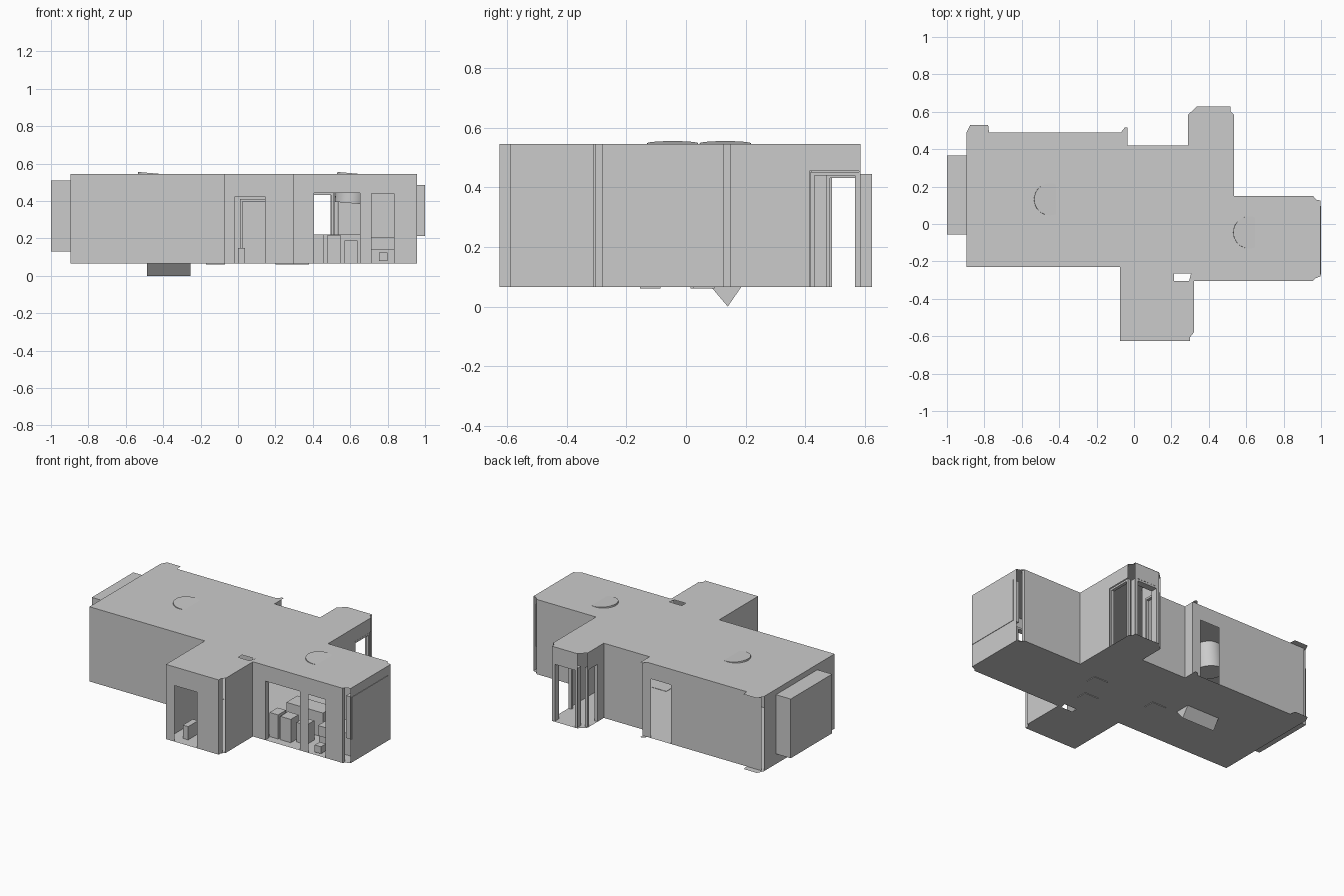
import bpy, bmesh, math
from mathutils import Matrix

if "Cube" in bpy.data.objects:
    bpy.data.objects.remove(bpy.data.objects["Cube"])

FLOOR, CEIL = 0.065, 0.545


def finish(name, bm):
    mesh = bpy.data.meshes.new(name)
    bm.to_mesh(mesh)
    bm.free()
    ob = bpy.data.objects.new(name, mesh)
    bpy.context.collection.objects.link(ob)
    return ob


def box(name, x0, x1, y0, y1, z0, z1):
    bm = bmesh.new()
    bmesh.ops.create_cube(bm, size=1)
    for v in bm.verts:
        v.co.x = x0 + (v.co.x + .5) * (x1 - x0)
        v.co.y = y0 + (v.co.y + .5) * (y1 - y0)
        v.co.z = z0 + (v.co.z + .5) * (z1 - z0)
    return finish(name, bm)


def slab(name, z, loops):
    """Thin horizontal sheet with outline and optional holes."""
    bm = bmesh.new()
    edges = []
    for loop in loops:
        vs = [bm.verts.new((x, y, z)) for x, y in loop]
        edges += [bm.edges.new((vs[i - 1], vs[i])) for i in range(len(vs))]
    bmesh.ops.triangle_fill(bm, edges=edges, use_beauty=True, use_dissolve=False)
    return finish(name, bm)


def wall(name, axis, at, a, b, openings=()):
    """Thin vertical sheet along x or y; openings are (start, end, z0, z1)."""
    bm = bmesh.new()

    def quad(u0, u1, z0, z1):
        if u1 - u0 < 1e-4 or z1 - z0 < 1e-4:
            return
        pts = [(u0, z0), (u1, z0), (u1, z1), (u0, z1)]
        bm.faces.new([bm.verts.new((u, at, z) if axis == 'x' else (at, u, z))
                      for u, z in pts])
    u = a
    for o0, o1, z0, z1 in openings:
        quad(u, o0, FLOOR, CEIL)
        quad(o0, o1, FLOOR, z0)
        quad(o0, o1, z1, CEIL)
        u = o1
    quad(u, b, FLOOR, CEIL)
    return finish(name, bm)


def frame(name, axis, at, a, b, top, w=.013, d=.03):
    """Door frame: two posts and a lintel."""
    for part, u0, u1, z0, z1 in (("post_a", a, a + w, FLOOR, top),
                                 ("post_b", b - w, b, FLOOR, top),
                                 ("lintel", a + w, b - w, top - w, top)):
        s = (u0, u1, at - d / 2, at + d / 2) if axis == 'x' else (at - d / 2, at + d / 2, u0, u1)
        box(name + "_" + part, *s, z0, z1)


# Floor and ceiling sheets
outline = [(-.895, -.23), (-.075, -.23), (-.075, -.625), (.30, -.625), (.30, -.605),
           (.32, -.58), (.32, -.305), (.955, -.305), (.97, -.29), (.997, -.28),
           (.997, .125), (.975, .13), (.957, .15), (.535, .15), (.535, .585),
           (.515, .605), (.515, .627), (.335, .627), (.29, .585), (.29, .42),
           (-.035, .42), (-.035, .515), (-.05, .515), (-.07, .49), (-.775, .49),
           (-.78, .53), (-.875, .53), (-.895, .49)]
gap = [(.215, -.304), (.295, -.304), (.305, -.265), (.215, -.265)]
slab("ceiling", CEIL, [outline, gap])
slab("floor", FLOOR, [outline, gap])

# Outer walls
wall("front_left_wall", 'x', -.23, -.895, -.075)
wall("front_wing_left_wall", 'y', -.075, -.625, -.23)
wall("front_wing_wall", 'x', -.625, -.075, .30, [(-.015, .145, FLOOR, .425)])
wall("front_wing_corner", 'y', .30, -.625, -.585)
wall("front_wing_right_wall", 'y', .32, -.59, -.31)
wall("front_right_wall", 'x', -.305, .30, .957,
     [(.395, .665, FLOOR, .455), (.715, .835, FLOOR, .44)])
wall("right_wall", 'y', .997, -.28, .125)
wall("right_corner_front", 'y', .957, -.305, -.28)
wall("right_corner_rear", 'y', .957, .125, .15)
wall("rear_right_wall", 'x', .15, .535, .957)
wall("rear_wing_right_wall", 'y', .535, .15, .585, [(.415, .58, FLOOR, .455)])
wall("rear_wing_left_wall", 'y', .29, .42, .585, [(.48, .57, FLOOR, .445)])
wall("rear_wing_wall", 'x', .625, .335, .515, [(.35, .495, FLOOR, .445)])
wall("rear_middle_wall", 'x', .42, -.035, .29)
wall("rear_step_wall", 'y', -.035, .42, .49)
wall("rear_left_wall", 'x', .49, -.88, -.035, [(-.235, -.095, FLOOR, .445)])
wall("left_wall", 'y', -.895, -.23, .487, [(-.05, .36, .135, .505)])

# Door frames
frame("wing_door", 'x', -.245, .01, .16, .41)
frame("kitchen_door", 'x', -.285, .395, .665, .455, .012, .036)
frame("side_door", 'y', .522, .418, .58, .452, .013, .02)
frame("rear_door", 'x', .602, .34, .51, .445, .013, .044)
frame("rear_side_door", 'y', .302, .47, .58, .445, .013, .02)

# Window bays on both ends
box("left_window_bay", -1, -.895, -.055, .365, .13, .51)
box("right_window_bay", .957, 1, -.27, .097, .212, .485)

# Triangular trough hanging under the floor
bm = bmesh.new()
tri = [(.085, FLOOR), (.14, 0), (.185, FLOOR)]
f = bm.faces.new([bm.verts.new((-.487, y, z)) for y, z in tri])
ext = bmesh.ops.extrude_face_region(bm, geom=[f], use_keep_orig=True)
for v in ext["geom"]:
    if isinstance(v, bmesh.types.BMVert):
        v.co.x = -.253
bmesh.ops.recalc_face_normals(bm, faces=bm.faces)
finish("floor_trough", bm)

# Tilted ceiling lamps that poke through the ceiling
for name, x, y in (("lamp_left", -.455, .132), ("lamp_right", .61, -.045)):
    bm = bmesh.new()
    m = Matrix.Translation((x, y, .468)) @ Matrix.Rotation(math.radians(5), 4, 'Y')
    bmesh.ops.create_cone(bm, cap_ends=True, segments=32, radius1=.086, radius2=.086,
                          depth=.16, matrix=m)
    ob = finish(name, bm)
    bpy.context.view_layer.objects.active = ob
    ob.select_set(True)
    bpy.ops.object.shade_smooth_by_angle()
    ob.select_set(False)

# Furniture seen through the openings
box("stool_left", .40, .46, -.25, -.17, FLOOR, .22)
box("stool_middle", .475, .55, -.25, -.17, FLOOR, .215)
box("stool_right", .57, .64, -.22, -.14, FLOOR, .19)
box("counter", .40, .66, -.08, .03, FLOOR, .22)
box("niche_cabinet", .715, .94, -.20, -.05, FLOOR, .205)
box("niche_shelf", .715, .835, -.21, -.19, .14, .205)
box("niche_seat", .755, .80, -.30, -.25, .08, .125)
box("wing_cabinet", 0, .038, -.56, -.46, FLOOR, .15)

# Thin pads on the underside of the floor
for i, (x, y) in enumerate([(-.12, .05), (.25, -.12), (.33, .06)]):
    box(f"floor_pad_{i}", x - .05, x + .05, y - .035, y + .035, .061, .067)
